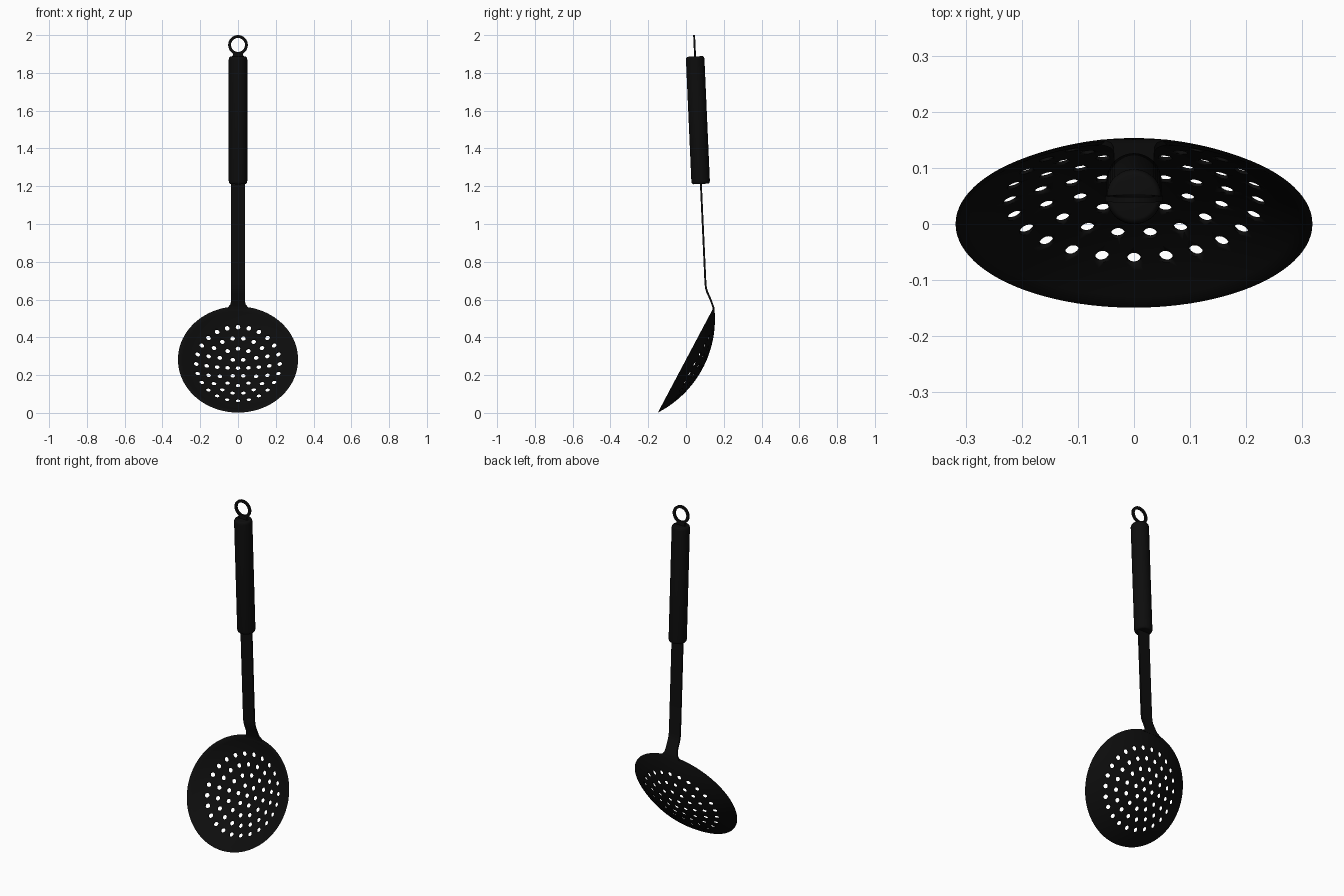
import bpy, bmesh, math
from mathutils import Vector, Matrix

if "Cube" in bpy.data.objects:
    bpy.data.objects.remove(bpy.data.objects["Cube"])

black = bpy.data.materials.new("black")
black.diffuse_color = (0.004, 0.004, 0.004, 1)
black.use_nodes = True
black.node_tree.nodes["Principled BSDF"].inputs["Base Color"].default_value = black.diffuse_color


def add_object(name, bm, matrix=Matrix(), smooth=35):
    bmesh.ops.remove_doubles(bm, verts=bm.verts, dist=1e-5)
    bmesh.ops.recalc_face_normals(bm, faces=bm.faces)
    bm.transform(matrix)
    me = bpy.data.meshes.new(name)
    bm.to_mesh(me)
    bm.free()
    ob = bpy.data.objects.new(name, me)
    bpy.context.collection.objects.link(ob)
    me.materials.append(black)
    bpy.ops.object.select_all(action='DESELECT')
    bpy.context.view_layer.objects.active = ob
    ob.select_set(True)
    bpy.ops.object.shade_smooth_by_angle(angle=math.radians(smooth))
    return ob


def lathe(profile, steps, closed=False):
    """Spin (radius, z) points around z."""
    bm = bmesh.new()
    vs = [bm.verts.new((r, 0, z)) for r, z in profile]
    pairs = list(zip(vs, vs[1:])) + ([(vs[-1], vs[0])] if closed else [])
    es = [bm.edges.new(p) for p in pairs]
    bmesh.ops.spin(bm, geom=vs + es, axis=(0, 0, 1), cent=(0, 0, 0),
                   steps=steps, angle=math.tau)
    return bm


def strip(rows, thick):
    """Flat bar through (y, z, half width) rows."""
    bm = bmesh.new()
    rings = []
    for i, (y, z, w) in enumerate(rows):
        a, b = rows[max(i - 1, 0)], rows[min(i + 1, len(rows) - 1)]
        t = Vector((0, b[0] - a[0], b[1] - a[1])).normalized()
        n = Vector((0, t.z, -t.y)) * thick / 2
        c = Vector((0, y, z))
        x = Vector((w, 0, 0))
        rings.append([bm.verts.new(p) for p in (c - x - n, c + x - n, c + x + n, c - x + n)])
    for a, b in zip(rings, rings[1:]):
        for k in range(4):
            bm.faces.new((a[k], a[(k + 1) % 4], b[(k + 1) % 4], b[k]))
    bm.faces.new(rings[0])
    bm.faces.new(rings[-1])
    return bm


def frame(origin, x, y):
    z = x.cross(y)
    return Matrix.Translation(origin) @ Matrix((x, y, z)).transposed().to_4x4()


X = Vector((1, 0, 0))

# Bowl: tilted spherical cap with thickness
A, D, T = 0.318, 0.10, 0.006
R = (A * A + D * D) / (2 * D)


def arc(rad, n=18):
    top = math.acos((R - D) / rad)
    return [(rad * math.sin(top * i / n), R - D - rad * math.cos(top * i / n)) for i in range(n + 1)]


bowl_frame = frame(Vector((0, 0, 0.2825)), X, Vector((0, 0.3, 0.565)).normalized())
bowl = add_object("strainer_bowl", lathe(arc(R) + arc(R - T)[::-1], 96), bowl_frame)

# Drain holes: centre plus rings of 6, 12, 18 and 24, alternately staggered
cut = bmesh.new()
for ring in range(5):
    count = max(1, 6 * ring)
    for k in range(count):
        a = math.tau * (k + 0.5 * (ring % 2)) / count + math.pi / 2
        r = 0.0553 * ring
        bmesh.ops.create_cone(cut, cap_ends=True, segments=16, radius1=0.0125, radius2=0.0125,
                              depth=0.2, matrix=Matrix.Translation((r * math.cos(a), r * math.sin(a), -0.06)))
cutter = add_object("hole_cutter", cut, bowl_frame)
cutter.hide_render = True
mod = bowl.modifiers.new("holes", 'BOOLEAN')
mod.operation, mod.solver, mod.object = 'DIFFERENCE', 'EXACT', cutter
bpy.context.view_layer.objects.active = bowl
bpy.ops.object.modifier_apply(modifier=mod.name)
bpy.data.objects.remove(cutter)

# Stem: flat bar flaring into the bowl rim
stem_rows = [(0.146, 0.548, 0.060), (0.144, 0.562, 0.050), (0.140, 0.572, 0.041), (0.134, 0.590, 0.037),
             (0.122, 0.618, 0.036), (0.112, 0.640, 0.036), (0.106, 0.660, 0.036),
             (0.103, 0.685, 0.036), (0.078, 1.230, 0.036)]
add_object("stem", strip(stem_rows, 0.010), smooth=50)

# Handle grip: tilted cylinder with rounded ends
low, high = Vector((0, 0.078, 1.212)), Vector((0, 0.048, 1.887))
axis = (high - low).normalized()
L = (high - low).length
end = [(0, 0), (0.039, 0)] + [(0.039 + 0.010 * math.sin(t), 0.016 * (1 - math.cos(t)))
                              for t in (math.pi / 8 * i for i in range(1, 5))]
grip = end + [(r, L - z) for r, z in reversed(end)]
grip_frame = frame(low, X, axis.cross(X))
add_object("handle_grip", lathe(grip, 48), grip_frame)

# Hanging ring and its neck
hoop = lathe([(0.037, -0.005), (0.052, -0.005), (0.052, 0.005), (0.037, 0.005)], 48, True)
add_object("hanging_ring", hoop,
           grip_frame @ Matrix.Translation((0, 0, L + 0.061)) @ Matrix.Rotation(math.pi / 2, 4, 'X'))
neck_rows = [(0.0485, 1.876, 0.036), (0.0477, 1.889, 0.030), (0.0473, 1.897, 0.025), (0.0468, 1.908, 0.026)]
add_object("ring_neck", strip(neck_rows, 0.010))
